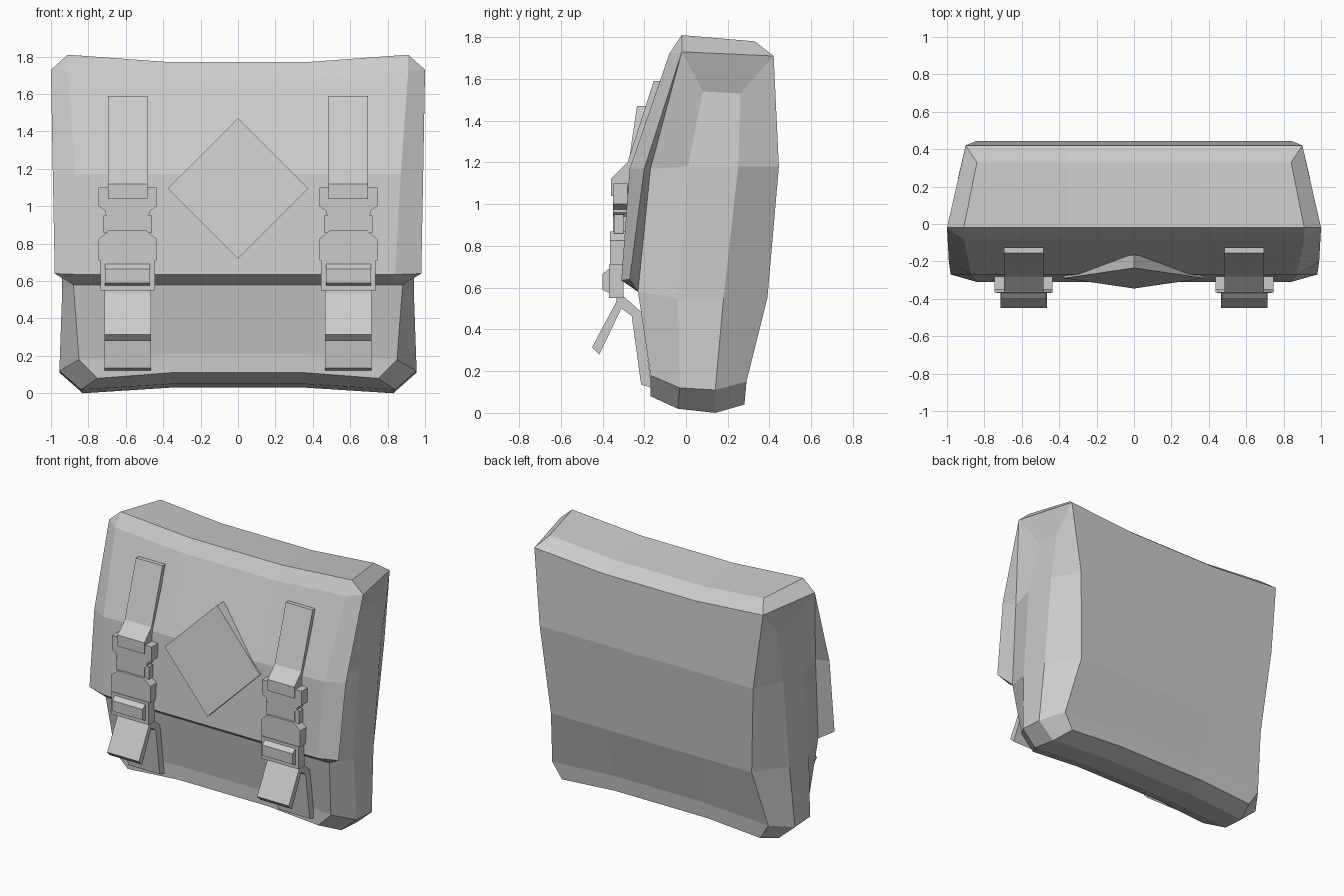
import bpy
import bmesh

if "Cube" in bpy.data.objects:
    bpy.data.objects.remove(bpy.data.objects["Cube"], do_unlink=True)

GREY = (0.6, 0.6, 0.6, 1)
grey = bpy.data.materials.new("plain grey")
grey.use_nodes = True
grey.diffuse_color = GREY
grey.node_tree.nodes["Principled BSDF"].inputs["Base Color"].default_value = GREY

MID = 0.36      # half width of the straight centre strip
BUCKLE_X = 0.59


def finish(name, bm, mirror=True):
    bmesh.ops.remove_doubles(bm, verts=bm.verts, dist=0.0005)
    bmesh.ops.recalc_face_normals(bm, faces=bm.faces)
    mesh = bpy.data.meshes.new(name)
    bm.to_mesh(mesh)
    bm.free()
    mesh.materials.append(grey)
    ob = bpy.data.objects.new(name, mesh)
    bpy.context.collection.objects.link(ob)
    if mirror:
        ob.modifiers.new("Mirror", "MIRROR").use_axis[0] = True
    return ob


def add_face(bm, points):
    unique = []
    for p in points:
        if p not in unique:
            unique.append(p)
    if len(unique) > 2:
        bm.faces.new([bm.verts.new(p) for p in unique])


def grid(bm, rows):
    for a, b in zip(rows, rows[1:]):
        for i in range(len(a) - 1):
            add_face(bm, [a[i], a[i + 1], b[i + 1], b[i]])


def span(corner, dz):
    """Centre point, strip edge and corner of a row running across the bag."""
    x, y, z = corner
    return [(0, y, z + dz), (MID, y, z + dz), corner]


def prism(name, outline, low, high, axis):
    """Extrude an outline along y (x,z outline) or x (y,z outline)."""
    def place(p, d):
        return (BUCKLE_X + p[0], d, p[1]) if axis == "y" else (BUCKLE_X + d, p[0], p[1])
    bm = bmesh.new()
    near = [bm.verts.new(place(p, low)) for p in outline]
    far = [bm.verts.new(place(p, high)) for p in outline]
    bm.faces.new(near)
    bm.faces.new(far[::-1])
    for i in range(len(near)):
        j = (i + 1) % len(near)
        bm.faces.new([near[i], near[j], far[j], far[i]])
    return finish(name, bm)


def symmetric(half):
    return half + [(-x, z) for x, z in reversed(half)]


def box(name, x0, x1, z0, z1, y0, y1):
    return prism(name, [(x0, z0), (x1, z0), (x1, z1), (x0, z1)], y0, y1, "y")


# Bag body: each level lists front edge, two gusset folds and back edge
levels = [
    (0.03, [(0.75, -0.17, 0.08), (0.84, -0.04, 0.02), (0.83, 0.14, 0.0), (0.78, 0.28, 0.04)]),
    (0.03, [(0.85, -0.17, 0.18), (0.955, -0.03, 0.12), (0.955, 0.14, 0.11), (0.85, 0.29, 0.15)]),
    (0.0, [(0.88, -0.23, 0.58), (0.94, -0.04, 0.55), (0.94, 0.18, 0.55), (0.79, 0.39, 0.55)]),
    (0.0, [(0.9, -0.17, 1.17), (0.94, 0.01, 1.18), (0.94, 0.25, 1.18), (0.84, 0.445, 1.18)]),
    (-0.04, [(1.0, -0.02, 1.73), (0.9, 0.08, 1.54), (0.9, 0.26, 1.53), (0.9, 0.42, 1.71)]),
]
bm = bmesh.new()
grid(bm, [span(c[0], dz) + c[1:3] + span(c[3], dz)[::-1] for dz, c in levels])
grid(bm, [span(c, levels[0][0]) for c in levels[0][1]])        # underside
rim = levels[-1][1]
top_front, top_back = (0.91, -0.02, 1.81), (0.84, 0.33, 1.78)
add_face(bm, rim)                                              # gusset ceiling
add_face(bm, [rim[0], rim[3], top_back, top_front])            # side of the lid
grid(bm, [span(c, -0.04) for c in (rim[0], top_front, top_back, rim[3])])
finish("bag_body", bm)

# Front flap: front corner, outer edge and return to the body at each height
corner = (1.0, -0.02, 1.73)
flap_rows = [
    span(top_front, -0.04) + [corner, corner],
    span((0.91, -0.08, 1.72), -0.04) + [corner, corner],
    span((0.87, -0.27, 1.17), 0) + [(0.99, -0.2, 1.17), (0.9, -0.17, 1.17)],
    span((0.84, -0.31, 0.635), 0) + [(0.98, -0.27, 0.64), (0.88, -0.23, 0.58)],
    span((0.8, -0.23, 0.58), 0) + [(0.88, -0.23, 0.58)] * 2,
]
bm = bmesh.new()
grid(bm, flap_rows)
finish("front_flap", bm)

# Diamond badge leaning with the flap
bm = bmesh.new()
diamond = [(0, -0.235, 1.47), (0.375, -0.29, 1.095), (0, -0.345, 0.72), (-0.375, -0.29, 1.095)]
front = bm.faces.new([bm.verts.new(p) for p in diamond])
extruded = bmesh.ops.extrude_face_region(bm, geom=[front], use_keep_orig=True)
for v in extruded["geom"]:
    if isinstance(v, bmesh.types.BMVert):
        v.co.y += 0.07
finish("diamond_badge", bm, mirror=False)

# Webbing straps
prism("upper_strap", [(-0.155, 1.59), (-0.28, 1.2), (-0.36, 1.12), (-0.36, 1.04),
                      (-0.29, 1.04), (-0.24, 1.2), (-0.125, 1.59)], -0.105, 0.105, "x")
prism("strap_tail", [(-0.33, 0.57), (-0.335, 0.53), (-0.45, 0.315), (-0.415, 0.28),
                     (-0.31, 0.5), (-0.31, 0.57)], -0.125, 0.125, "x")
prism("lower_strap", [(-0.33, 0.56), (-0.33, 0.515), (-0.26, 0.465), (-0.215, 0.135),
                      (-0.165, 0.12), (-0.21, 0.48), (-0.3, 0.56)], -0.125, 0.125, "x")

# Side release buckles
prism("buckle_clip", symmetric([(0.155, 1.1), (0.155, 1.0), (0.12, 0.975), (0.12, 0.96),
                                (0.1, 0.94), (0.1, 0.86)]), -0.35, -0.28, "y")
prism("buckle_socket", symmetric([(0.1, 0.87), (0.155, 0.825), (0.155, 0.71)]),
      -0.365, -0.29, "y")
for side in (-1, 1):
    box("buckle_prong", side * 0.095, side * 0.13, 0.86, 0.95, -0.345, -0.3)
box("buckle_ladder", -0.145, 0.145, 0.55, 0.71, -0.37, -0.3)
prism("buckle_bar", [(-0.37, 0.69), (-0.4, 0.665), (-0.4, 0.59), (-0.37, 0.575)],
      -0.12, 0.12, "x")
